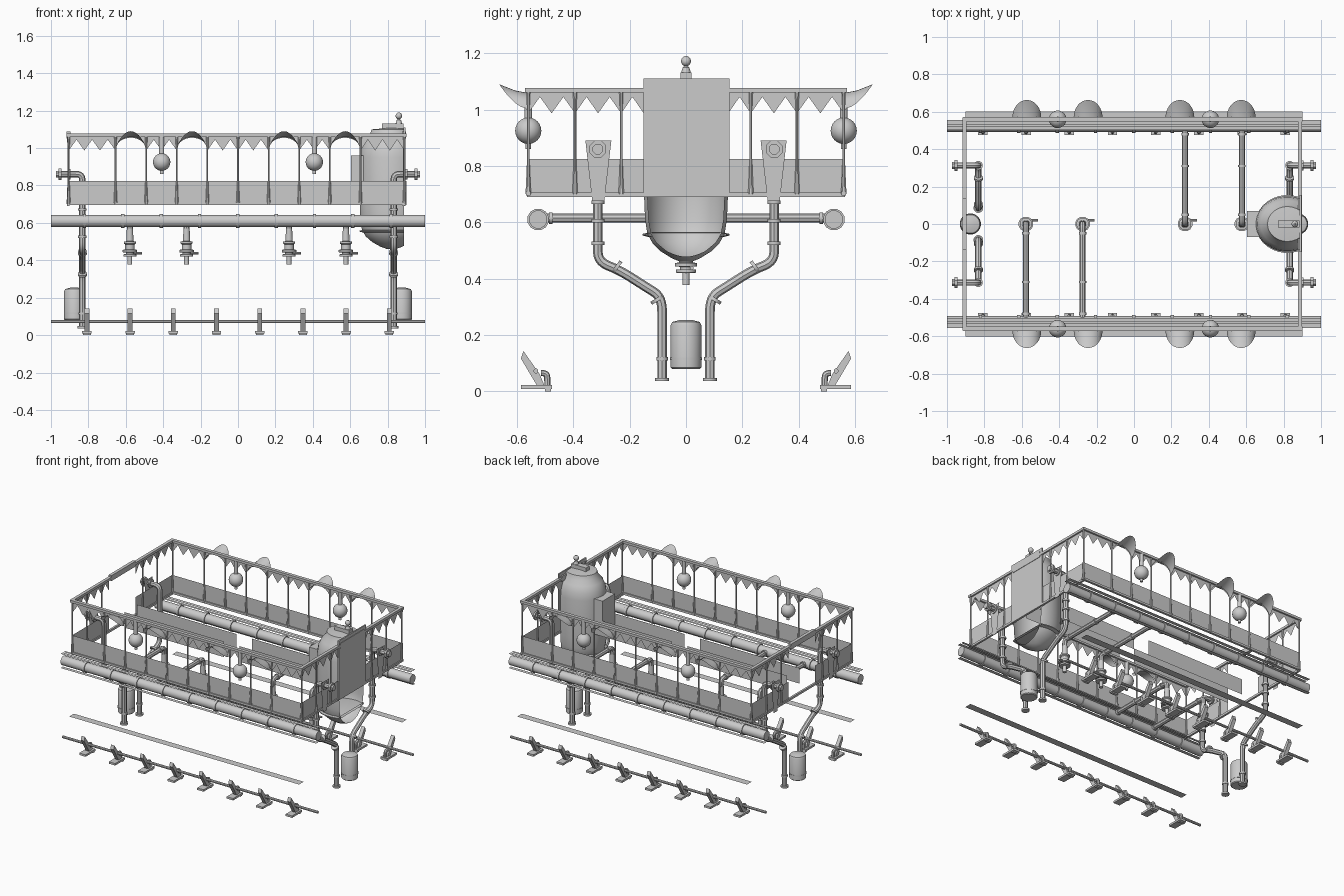
import bpy, bmesh, math
from mathutils import Vector, Matrix

if "Cube" in bpy.data.objects:
    bpy.data.objects.remove(bpy.data.objects["Cube"])

def add(name, verts, faces, smooth=False):
    me = bpy.data.meshes.new(name)
    me.from_pydata([tuple(v) for v in verts], [], faces)
    bm = bmesh.new()
    bm.from_mesh(me)
    bmesh.ops.recalc_face_normals(bm, faces=bm.faces)
    bm.to_mesh(me)
    bm.free()
    return place(name, me, smooth)

def place(name, me, smooth):
    ob = bpy.data.objects.new(name, me)
    bpy.context.collection.objects.link(ob)
    if smooth:
        bpy.ops.object.select_all(action='DESELECT')
        ob.select_set(True)
        bpy.context.view_layer.objects.active = ob
        bpy.ops.object.shade_smooth_by_angle(angle=math.radians(35))
    return ob

def box(name, x0, x1, y0, y1, z0, z1):
    v = [(x, y, z) for x in (x0, x1) for y in (y0, y1) for z in (z0, z1)]
    f = [(0, 1, 3, 2), (4, 6, 7, 5), (0, 4, 5, 1), (2, 3, 7, 6), (0, 2, 6, 4), (1, 5, 7, 3)]
    return add(name, v, f)

def flat(name, x0, x1, y0, y1, z):
    return add(name, [(x0, y0, z), (x1, y0, z), (x1, y1, z), (x0, y1, z)], [(0, 1, 2, 3)])

def lathe(name, prof, loc, axis='Z', n=16, sx=1.0):
    """Revolve (radius, height) points about an axis through loc."""
    rot = {'Z': Matrix(), 'X': Matrix.Rotation(math.pi / 2, 4, 'Y'),
           'Y': Matrix.Rotation(-math.pi / 2, 4, 'X')}[axis]
    v, f = [], []
    for r, h in prof:
        for i in range(n):
            a = math.tau * (i + .5) / n
            v.append(rot @ Vector((r * sx * math.cos(a), r * math.sin(a), h)) + Vector(loc))
    for k in range(len(prof) - 1):
        for i in range(n):
            j = (i + 1) % n
            f.append((k*n + i, k*n + j, (k+1)*n + j, (k+1)*n + i))
    f += [tuple(range(n)), tuple(range((len(prof)-1)*n, len(prof)*n))]
    return add(name, v, f, True)

def rod(name, loc, length, r, axis='Z', n=12):
    return lathe(name, [(r, 0), (r, length)], loc, axis, n)

def tube(name, pts, r):
    cu = bpy.data.curves.new(name, 'CURVE')
    cu.dimensions = '3D'
    cu.bevel_depth, cu.bevel_resolution, cu.use_fill_caps = r, 2, True
    sp = cu.splines.new('NURBS')
    sp.points.add(len(pts) - 1)
    for p, q in zip(sp.points, pts):
        p.co = (*q, 1)
    sp.use_endpoint_u, sp.order_u, sp.resolution_u = True, 3, 5
    tmp = bpy.data.objects.new(name + "_path", cu)
    bpy.context.collection.objects.link(tmp)
    dg = bpy.context.evaluated_depsgraph_get()
    me = bpy.data.meshes.new_from_object(tmp.evaluated_get(dg))
    bpy.data.objects.remove(tmp)
    return place(name, me, True)

def globe(r, z, n=10):
    return [(max(r * math.sin(math.pi*i/n), .001), z - r * math.cos(math.pi*i/n)) for i in range(n+1)]

def valance(name, a, b, teeth):
    """Zigzag hanging trim between two plan points, low at both ends."""
    a, b = Vector((*a, 0)), Vector((*b, 0))
    n = teeth * 2
    v, f = [], []
    for i in range(n + 1):
        p = a.lerp(b, i / n)
        v += [(p.x, p.y, 1.065), (p.x, p.y, 1.045 if i % 2 else .987)]
    for i in range(n):
        f.append((2*i, 2*i+2, 2*i+3, 2*i+1))
    add(name, v, f)

def post(x, y):
    lathe("post", [(.011, .70), (.009, .73), (.005, .82), (.005, 1.0), (.008, 1.065)], (x, y, 0), n=8)

E, S, B = .9, .56, .1637   # end x, side y, bay width

# Long sides
for s in (-1, 1):
    y = s * S
    box("top_rail", -.915, .9, y - .012, y + .012, 1.06, 1.077)
    box("sill_rail", -.905, .9, y - .008, y + .008, .695, .71)
    add("side_panel", [(-E, y, .70), (E, y, .70), (E, y, .825), (-E, y, .825)], [(0, 1, 2, 3)])
    xs = [-.905] + [B * k for k in range(-4, 5)] + [.89]
    for x in xs:
        post(x, y)
    for i in range(len(xs) - 1):
        a, b = xs[i], xs[i + 1]
        if i in (1, 3, 6, 8):
            # Flared awning and arch infill
            m, r, n = (a + b) / 2, .077, 16
            v, f, w, g = [], [], [], []
            for k in range(n + 1):
                t = math.pi * k / n
                c, q = math.cos(t), math.sin(t)
                v += [(m + r*c, s*.565, 1.0 + .06*q), (m + r*c, s*(.567 + .04*q), 1.0 + .068*q),
                      (m + r*c, s*(.57 + .093*q), 1.005 + .085*q**1.6)]
                w += [(m + r*c, y, 1.0 + .055*q), (m + r*c, y, 1.065)]
                if k < n:
                    f += [(3*k+d, 3*k+3+d, 3*k+4+d, 3*k+1+d) for d in (0, 1)]
                    g.append((2*k, 2*k+2, 2*k+3, 2*k+1))
            add("awning", v, f, True)
            add("arch_trim", w, g)
        else:
            valance("side_valance", (a, y), (b, y), 3 if i in (0, 9) else 2)
    # Globe lamps
    for x in (-.408, .408):
        lathe("globe_lamp", globe(.047, .925, 12), (x, y, 0), n=20)
        rod("lamp_stem", (x, y, .965), .095, .014)
        rod("lamp_tip", (x, y, .86), .025, .01)
    # Main water pipe with collars, and the flat tracks above and below it
    yp = s * .525
    rod("main_pipe", (-1, yp, .61), 2, .033, 'X')
    for k in range(9):
        rod("pipe_collar", (-.83 + k * .205, yp, .61), .018, .039, 'X')
    flat("inner_track", -1, 1, s * .503, s * .522, .667)
    flat("outer_track", -1, 1, s * .53, s * .556, .667)
    flat("under_track", -1, 1, s * .53, s * .556, .567)
    # Lower flat strip
    flat("lower_strip", -E, E, s * .55, s * .602, .268)
    # Inner dividers
    for x0, x1 in ((-.84, -.06), (.06, .84)):
        yi = s * .07
        add("inner_panel", [(x0, yi, .71), (x1, yi, .71), (x1, yi, .82), (x0, yi, .82)], [(0, 1, 2, 3)])
    # Floor rail with tilting brackets
    rod("floor_rod", (-1, s * .533, .072), 2, .009, 'X', 8)
    for k in range(8):
        x = -.808 + k * .231
        box("bracket_foot", x-.025, x+.025, min(s*.475, s*.586), max(s*.475, s*.586), .008, .022)
        box("bracket_pad", x-.021, x+.021, min(s*.48, s*.5), max(s*.48, s*.5), 0, .009)
        tube("bracket_arm", [(x, s*.492, .02), (x, s*.492, .045), (x, s*.495, .065), (x, s*.515, .065)], .011)
        loop = [(.503, .022), (.53, .022), (.586, .116), (.577, .143), (.52, .062)]
        v = [(x + d, s*p[0], p[1]) for d in (-.013, .013) for p in loop]
        add("bracket_plate", v, [tuple(range(5)), tuple(range(5, 10))]
            + [(i, (i+1) % 5, 5+(i+1) % 5, 5+i) for i in range(5)])

# Ends
for s in (-1, 1):
    x = -.907 if s < 0 else .887
    box("end_top_rail", x - .011, x + .011, -.57, .57, 1.06, 1.077)
    box("end_sill_rail", x - .007, x + .007, -.565, .565, .69, .705)
    box("end_crest", x - .011, x + .011, -.135, .135, 1.05, 1.088)
    for t in (-1, 1):
        p0, p1 = sorted((t * .15, t * .565))
        add("end_panel", [(x, p0, .70), (x, p1, .70), (x, p1, .825), (x, p0, .825)], [(0, 1, 2, 3)])
        for y in (.23, .394):
            post(x, t * y)
        for a, b in ((.15, .23), (.23, .394), (.394, .56)):
            valance("end_valance", (x, t*a), (x, t*b), 1 if a < .2 else 2)
        # Standing pipe with bends, collars and outlet
        px, y = s * .832, t * .313
        tube("stand_pipe", [(s*.95, y, .86), (s*.89, y, .86), (px, y, .86), (px, y, .79), (px, y, .62),
             (px, y, .53), (px, y, .46), (px, t*.235, .43), (px, t*.145, .372), (px, t*.085, .335),
             (px, t*.085, .24), (px, t*.085, .04)], .017)
        for z in (.60, .52, .665):
            rod("stand_collar", (px, y, z), .012, .024)
        for cy, cz, ang in ((.245, .442, .95), (.103, .325, .55)):
            c = rod("bend_collar", (0, 0, -.006), .012, .025)
            c.matrix_world = Matrix.Translation((px, t*cy, cz)) @ Matrix.Rotation(-t*ang, 4, 'X')
        for z, r in ((.036, .026), (.11, .021)):
            rod("foot_collar", (px, t*.085, z), .012, r)
        for dx, w, r in ((.895, .01, .03), (.945, .014, .032), (.959, .014, .02)):
            rod("outlet_flange", (s*dx if s > 0 else s*(dx+w), y, .86), w, r, 'X', 8)
        # Tapered mounting plate
        xm = x + s * .012
        add("mount_plate", [(xm, t*.265, .89), (xm, t*.357, .89), (xm, t*.333, .675), (xm, t*.29, .675)], [(0, 1, 2, 3)])
    # Small canister between the pipe feet
    lathe("canister", [(.05, .08), (.055, .085), (.055, .235), (.05, .246), (.02, .254)], (s*.875, 0, 0), n=20)
    rod("canister_band", (s*.875, 0, .112), .008, .057, n=20)

# Big boiler, cut open where it meets the end board
boiler = lathe("boiler", [(.02, .46), (.05, .472), (.09, .497), (.12, .527), (.138, .56), (.146, .61), (.149, .68),
               (.149, .95), (.142, 1.0), (.125, 1.04), (.102, 1.07), (.093, 1.10), (.01, 1.108)],
               (.82, 0, 0), n=32, sx=1.14)
band = lathe("boiler_band", [(.135, .548), (.155, .553), (.155, .559), (.135, .563)], (.82, 0, 0), n=32, sx=1.1)
for ob in (boiler, band):
    bm = bmesh.new()
    bm.from_mesh(ob.data)
    bmesh.ops.bisect_plane(bm, geom=bm.verts[:] + bm.edges[:] + bm.faces[:], plane_co=(.888, 0, 0),
                           plane_no=(1, 0, 0), clear_outer=True)
    bm.to_mesh(ob.data)
    bm.free()
box("boiler_backboard", .886, .895, -.15, .155, .69, 1.11)
box("boiler_door", .605, .68, -.07, .07, .72, .96)
box("finial_base", .77, .885, -.02, .02, 1.105, 1.132)
lathe("finial", [(.018, 1.13), (.012, 1.15)] + globe(.018, 1.172)[1:-1] + [(.005, 1.19)], (.86, 0, 0))

# Feed pipes and hanging nozzles
for x, s in ((-.578, -1), (-.275, -1), (.273, 1), (.577, 1)):
    tube("feed_pipe", [(x, s*.51, .615), (x, s*.3, .615), (x, s*.05, .615), (x, 0, .615), (x, 0, .56), (x, 0, .5)], .016)
    for d in (.05, .31, .48):
        rod("feed_collar", (x, s*d - .006, .615), .012, .021, 'Y')
    lathe("nozzle", [(.013, .378), (.013, .42), (.036, .421), (.036, .432), (.022, .433), (.022, .442), (.04, .443),
          (.04, .456), (.026, .457), (.026, .485), (.034, .49), (.034, .5), (.02, .502), (.017, .57)], (x, 0, 0), n=12)
    rod("nozzle_handle", (x + .02, .02, .438), .045, .007, 'X', 8)
